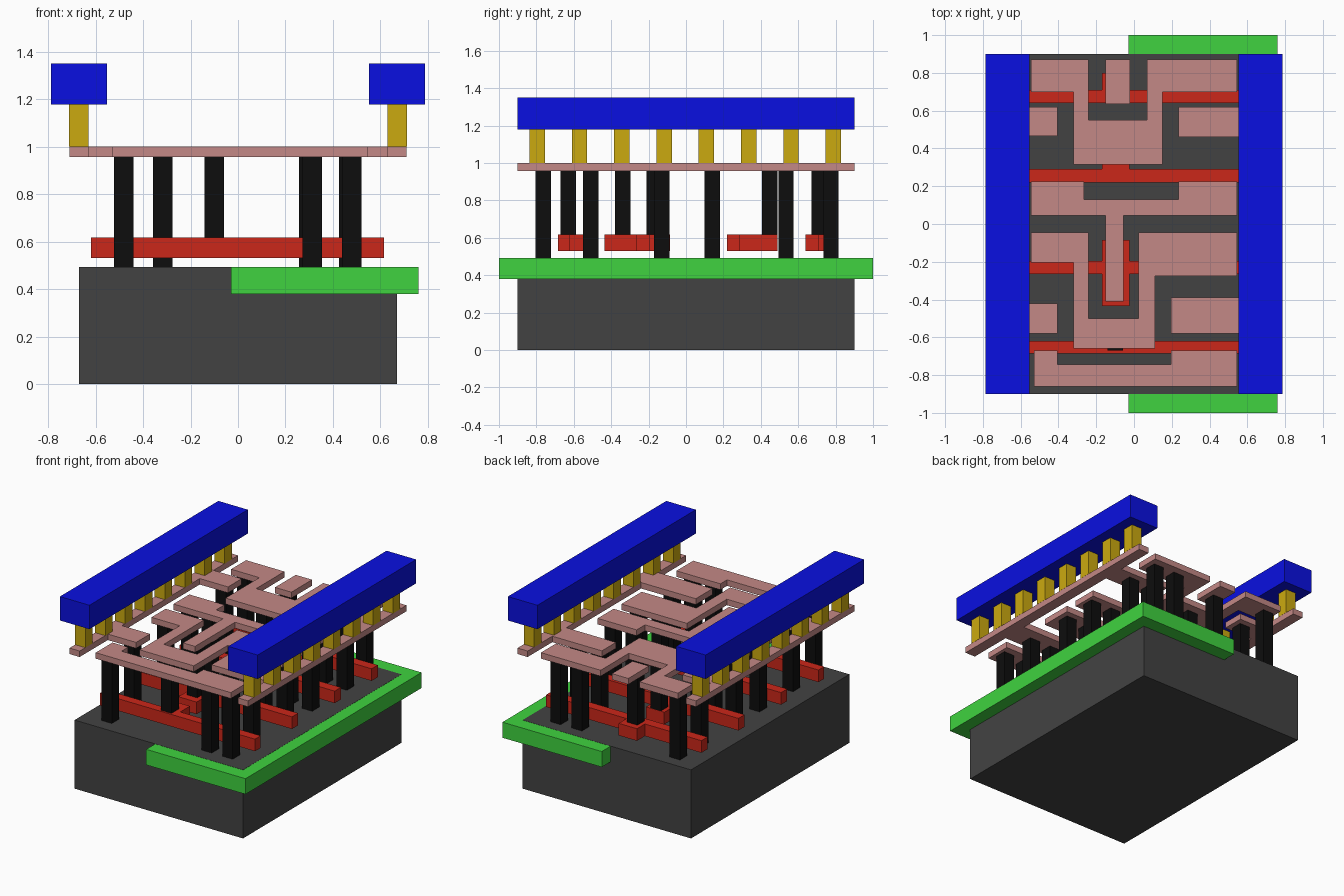
import bpy, bmesh


def material(name, color):
    m = bpy.data.materials.new(name)
    m.diffuse_color = (*color, 1)
    return m


GREEN = material("green", (0.05, 0.65, 0.05))
RED = material("red", (0.6, 0.02, 0.01))
PINK = material("pink", (0.55, 0.25, 0.24))
GOLD = material("gold", (0.6, 0.4, 0.005))
BLUE = material("blue", (0.003, 0.005, 0.75))
BLACK = material("black", (0.004, 0.004, 0.004))
DARK = material("dark_grey", (0.055, 0.055, 0.055))


def prism(name, outline, z0, z1, mat):
    """Extrude a flat outline from z0 up to z1."""
    bm = bmesh.new()
    face = bm.faces.new([bm.verts.new((x, y, z0)) for x, y in outline])
    up = bmesh.ops.extrude_face_region(bm, geom=[face])["geom"]
    bmesh.ops.translate(bm, vec=(0, 0, z1 - z0),
                        verts=[v for v in up if isinstance(v, bmesh.types.BMVert)])
    bmesh.ops.recalc_face_normals(bm, faces=bm.faces)
    me = bpy.data.meshes.new(name)
    bm.to_mesh(me)
    bm.free()
    me.materials.append(mat)
    ob = bpy.data.objects.new(name, me)
    bpy.context.collection.objects.link(ob)
    return ob


def box(name, x0, x1, y0, y1, z0, z1, mat):
    return prism(name, [(x0, y0), (x1, y0), (x1, y1), (x0, y1)], z0, z1, mat)


def post(name, x, y, z0, z1, mat, w=0.082):
    return box(name, x - w/2, x + w/2, y - w/2, y + w/2, z0, z1, mat)


# Substrate block and the well set into its top
box("substrate", -0.67, 0.67, -0.9, 0.9, 0, 0.493, DARK)
box("well", -0.03, 0.76, -1, 1, 0.38, 0.492, GREEN)

# Gate strips, each with a contact pad: strip y range, pad y range
gates = [(0.64, 0.71, 0.64, 0.80), (0.22, 0.29, 0.22, 0.49),
         (-0.265, -0.195, -0.435, -0.085), (-0.685, -0.62, -0.685, -0.51)]
for i, (y0, y1, p0, p1) in enumerate(gates):
    a, b, c, d = -0.62, 0.615, -0.17, -0.025
    outline = [(a, y0), (c, y0), (c, p0), (d, p0), (d, y0), (b, y0),
               (b, y1), (d, y1), (d, p1), (c, p1), (c, y1), (a, y1)]
    # drop repeated corners where the pad is flush with the strip
    outline = [p for k, p in enumerate(outline) if p != outline[k - 1]]
    prism(f"gate_{i + 1}", outline, 0.53, 0.617, RED)

# Lower metal traces
Z0, Z1 = 0.957, 1.0
prism("trace_u_back", [(-0.545, 0.70), (-0.32, 0.70), (-0.32, 0.315), (0.15, 0.315),
                       (0.15, 0.70), (0.545, 0.70), (0.545, 0.87), (0.07, 0.87),
                       (0.07, 0.55), (-0.24, 0.55), (-0.24, 0.87), (-0.545, 0.87)],
      Z0, Z1, PINK)
box("trace_pin_back", -0.15, -0.02, 0.635, 0.87, Z0, Z1, PINK)
prism("trace_t_middle", [(-0.545, 0.045), (-0.15, 0.045), (-0.15, -0.41), (-0.055, -0.41),
                         (-0.055, 0.045), (0.545, 0.045), (0.545, 0.225), (0.235, 0.225),
                         (0.235, 0.13), (-0.265, 0.13), (-0.265, 0.225), (-0.545, 0.225)],
      Z0, Z1, PINK)
prism("trace_u_front", [(-0.545, -0.205), (-0.32, -0.205), (-0.32, -0.66), (0.11, -0.66),
                        (0.11, -0.275), (0.545, -0.275), (0.545, -0.045), (0.025, -0.045),
                        (0.025, -0.5), (-0.24, -0.5), (-0.24, -0.045), (-0.545, -0.045)],
      Z0, Z1, PINK)
prism("trace_front", [(-0.53, -0.86), (0.545, -0.86), (0.545, -0.67), (0.195, -0.67),
                      (0.195, -0.745), (-0.405, -0.745), (-0.405, -0.67), (-0.53, -0.67)],
      Z0, Z1, PINK)

# Side rails of the lower metal with stubs reaching inward
y = 0.9
prism("rail_left", [(-0.71, -y), (-0.63, -y), (-0.63, -0.58), (-0.405, -0.58),
                    (-0.405, -0.42), (-0.63, -0.42), (-0.63, 0.465), (-0.405, 0.465),
                    (-0.405, 0.62), (-0.63, 0.62), (-0.63, y), (-0.71, y)], Z0, Z1, PINK)
prism("rail_right", [(0.71, -y), (0.63, -y), (0.63, -0.58), (0.195, -0.58),
                     (0.195, -0.39), (0.63, -0.39), (0.63, 0.46), (0.235, 0.46),
                     (0.235, 0.62), (0.63, 0.62), (0.63, y), (0.71, y)], Z0, Z1, PINK)

# Contacts from the substrate: row y, list of x
rows = [(-0.763, (-0.482, 0.313, 0.48)), (-0.51, (-0.482, 0.297, 0.467)),
        (-0.13, (-0.482, 0.297, 0.467)), (0.14, (-0.482, -0.318, 0.313, 0.48)),
        (0.535, (-0.482, 0.313, 0.48)), (0.775, (-0.482, 0.297, 0.467))]
for r, (cy, xs) in enumerate(rows):
    for c, cx in enumerate(xs):
        post(f"contact_{r + 1}_{c + 1}", cx, cy, 0.49, Z0, BLACK)

# Contacts standing on the gate pads
for i, cy in enumerate((0.712, 0.447, -0.17, -0.338, -0.63)):
    post(f"gate_contact_{i + 1}", -0.1, cy, 0.617, Z0, BLACK)

# Upper power rails on rows of vias
for side, s in (("left", -1), ("right", 1)):
    xa, xb = sorted((s * 0.552, s * 0.787))
    box(f"power_rail_{side}", xa, xb, -0.9, 0.9, 1.178, 1.35, BLUE)
    for i in range(8):
        post(f"via_{side}_{i + 1}", s * 0.67, -0.795 + i * 0.226, Z1, 1.178, GOLD)
